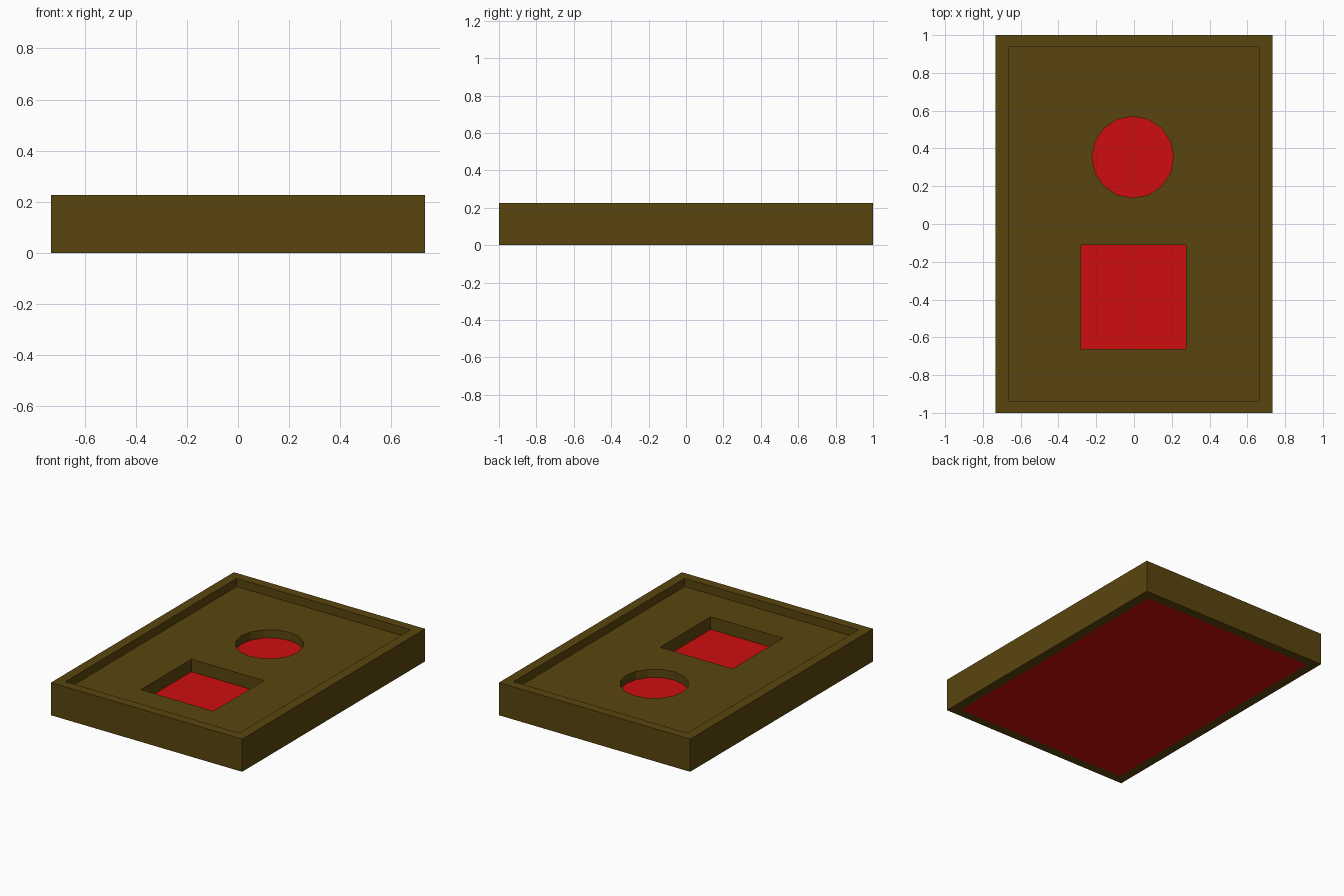
import bpy

if "Cube" in bpy.data.objects:
    bpy.data.objects.remove(bpy.data.objects["Cube"], do_unlink=True)


def make_material(name, rgb):
    mat = bpy.data.materials.new(name)
    mat.use_nodes = True
    mat.diffuse_color = (*rgb, 1)
    mat.node_tree.nodes["Principled BSDF"].inputs["Base Color"].default_value = (*rgb, 1)
    return mat


brown = make_material("dark brown", (0.102, 0.06, 0.0045))
red = make_material("red", (0.62, 0.004, 0.004))


def box(name, x, y, z, mat):
    """Box spanning the (min, max) pairs x, y and z."""
    spans = (x, y, z)
    bpy.ops.mesh.primitive_cube_add(size=1, location=[(a + b) / 2 for a, b in spans])
    obj = bpy.context.object
    obj.scale = [b - a for a, b in spans]
    bpy.ops.object.transform_apply(location=True, rotation=False, scale=True)
    obj.name = name
    obj.data.materials.append(mat)
    return obj


def disc(name, centre, radius, z, mat):
    """Sixteen-sided upright cylinder spanning z."""
    bpy.ops.mesh.primitive_cylinder_add(
        vertices=16, radius=radius, depth=z[1] - z[0],
        location=(*centre, (z[0] + z[1]) / 2))
    obj = bpy.context.object
    obj.name = name
    obj.data.materials.append(mat)
    return obj


def cut(target, cutter):
    """Subtract the cutter from the target, then discard it."""
    mod = target.modifiers.new("cut", "BOOLEAN")
    mod.operation = "DIFFERENCE"
    mod.solver = "EXACT"
    mod.object = cutter
    bpy.context.view_layer.objects.active = target
    bpy.ops.object.modifier_apply(modifier=mod.name)
    bpy.data.objects.remove(cutter, do_unlink=True)


HEIGHT, PANEL_TOP, PLATE_TOP, DISC_TOP = 0.226, 0.169, 0.082, 0.112
THROUGH = (-0.1, 0.4)
INNER_X, INNER_Y = (-0.665, 0.665), (-0.936, 0.936)
HOLE_CENTRE, HOLE_RADIUS = (-0.006, 0.354), 0.216

# Outer frame, open through the middle
frame = box("frame", (-0.732, 0.732), (-1, 1), (0, HEIGHT), brown)
cut(frame, box("cutter", INNER_X, INNER_Y, THROUGH, brown))

# Recessed panel with a square and a round hole
panel = box("panel", INNER_X, INNER_Y, (PLATE_TOP, PANEL_TOP), brown)
cut(panel, box("cutter", (-0.28, 0.275), (-0.662, -0.11), THROUGH, brown))
cut(panel, disc("cutter", HOLE_CENTRE, HOLE_RADIUS, THROUGH, brown))

# Red base plate, with a raised floor in the round hole
box("base_plate", INNER_X, INNER_Y, (0, PLATE_TOP), red)
disc("round_floor", HOLE_CENTRE, HOLE_RADIUS, (PLATE_TOP, DISC_TOP), red)
